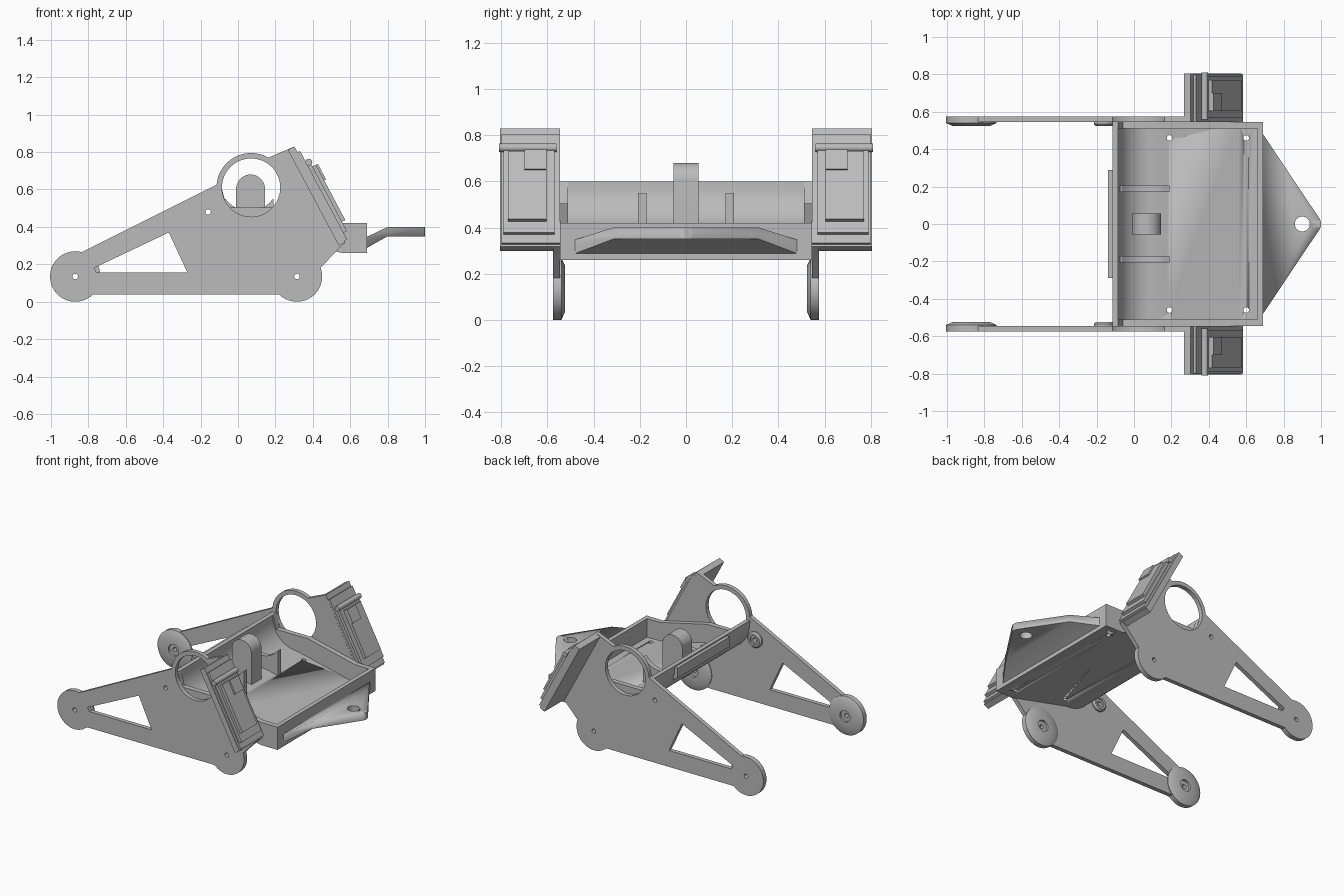
import bpy, bmesh, math
from mathutils import Matrix, Vector

cube = bpy.data.objects.get("Cube")
if cube:
    bpy.data.objects.remove(cube, do_unlink=True)

grey = bpy.data.materials.new("plain grey")
grey.use_nodes = True
grey.diffuse_color = (0.5, 0.5, 0.5, 1)
grey.node_tree.nodes["Principled BSDF"].inputs["Base Color"].default_value = (0.5, 0.5, 0.5, 1)

SIDE = Matrix.Rotation(math.pi / 2, 4, 'X')   # profile drawn in x and z, depth along y
PLAN = Matrix.Identity(4)                     # profile drawn in x and y, depth along z


def arc(cx, cz, r, a, b, n=24):
    return [(cx + r * math.cos(math.radians(a + (b - a) * i / n)),
             cz + r * math.sin(math.radians(a + (b - a) * i / n))) for i in range(n + 1)]


def circle(cx, cz, r, n=32):
    return arc(cx, cz, r, 0, 360, n)[:-1]


def finish(name, bm, mirror=False):
    bmesh.ops.remove_doubles(bm, verts=bm.verts, dist=1e-5)
    bmesh.ops.recalc_face_normals(bm, faces=bm.faces)
    me = bpy.data.meshes.new(name)
    bm.to_mesh(me)
    bm.free()
    me.materials.clear()
    me.materials.append(grey)
    ob = bpy.data.objects.new(name, me)
    bpy.context.collection.objects.link(ob)
    if mirror:
        ob.modifiers.new("mirror", 'MIRROR').use_axis = (False, True, False)
    for o in bpy.context.selected_objects:
        o.select_set(False)
    bpy.context.view_layer.objects.active = ob
    ob.select_set(True)
    bpy.ops.object.shade_smooth_by_angle(angle=math.radians(30))
    return ob


def prism(name, loops, lo, hi, frame=SIDE, mirror=False):
    """Extrude an outline, with further loops as holes, from lo to hi."""
    cu = bpy.data.curves.new(name, 'CURVE')
    cu.dimensions, cu.fill_mode = '2D', 'BOTH'
    cu.extrude = (hi - lo) / 2
    for loop in loops:
        sp = cu.splines.new('POLY')
        sp.points.add(len(loop) - 1)
        for p, (x, z) in zip(sp.points, loop):
            p.co = (x, z, 0, 1)
        sp.use_cyclic_u = True
    tmp = bpy.data.objects.new(name, cu)
    bpy.context.collection.objects.link(tmp)
    bpy.context.view_layer.update()
    me = bpy.data.meshes.new_from_object(tmp.evaluated_get(bpy.context.evaluated_depsgraph_get()))
    bpy.data.objects.remove(tmp, do_unlink=True)
    shift = Vector((0, (lo + hi) / 2, 0)) if frame == SIDE else Vector((0, 0, (lo + hi) / 2))
    bm = bmesh.new()
    bm.from_mesh(me)
    bm.transform(Matrix.Translation(shift) @ frame)
    return finish(name, bm, mirror)


def boolean(ob, cutter, operation):
    mod = ob.modifiers.new("cut", 'BOOLEAN')
    mod.object, mod.operation, mod.solver = cutter, operation, 'EXACT'
    bpy.context.view_layer.objects.active = ob
    bpy.ops.object.modifier_apply(modifier=mod.name)
    bpy.data.objects.remove(cutter, do_unlink=True)


def washer(name, x, z, profile):
    """Turn a (radius, y) profile around a cross pin."""
    bm = bmesh.new()
    vs = [bm.verts.new((x + r, y, z)) for r, y in profile]
    es = [bm.edges.new((vs[i], vs[i - 1])) for i in range(len(vs))]
    bmesh.ops.spin(bm, geom=vs + es, cent=(x, 0, z), axis=(0, 1, 0),
                   angle=math.tau, steps=40, use_merge=True)
    finish(name, bm, True)


# side plates with feet, ring and triangular window
rear, front, ring, boss = (-0.87, 0.135), (0.315, 0.135), (0.07, 0.61), (-0.16, 0.48)
outline = (arc(*rear, 0.135, 75, 315) + arc(*front, 0.135, 225, 380)
           + [(0.535, 0.28), (0.575, 0.317), (0.302, 0.83)] + arc(*ring, 0.185, 60, 175))
window = [(-0.77, 0.18), (-0.755, 0.155), (-0.27, 0.155), (-0.37, 0.37)]
pins = [circle(*p, 0.015, 16) for p in (rear, front, boss)]
prism("side_plate", [outline, window, circle(*ring, 0.156, 48)] + pins, 0.545, 0.575, mirror=True)

# chamfered pads on the inner face of the plates
for label, pos in (("rear_foot_pad", rear), ("front_foot_pad", front)):
    washer(label, *pos, [(0.015, 0.548), (0.015, 0.54), (0.04, 0.54), (0.04, 0.524),
                         (0.1, 0.524), (0.135, 0.54), (0.135, 0.548)])
washer("pivot_boss", *boss, [(0.015, 0.548), (0.015, 0.535), (0.03, 0.535), (0.03, 0.524),
                             (0.045, 0.524), (0.055, 0.535), (0.055, 0.548)])

# tilted tray with a rounded rear cradle
under = [(0.69, 0.26), (0.56, 0.26), (0.19, 0.345)] + arc(0.1, 0.58, 0.215, 270, 180, 14) + [(-0.115, 0.6)]
inner = ([(-0.085, 0.6)] + arc(0.1, 0.58, 0.185, 180, 270, 14)
         + [(0.19, 0.375), (0.56, 0.29), (0.66, 0.29), (0.66, 0.42), (0.69, 0.42)])
tray = prism("tray_floor", [under + inner], -0.54, 0.54)
holes = prism("hole_cutter", [circle(x, y, 0.015, 16) for x in (0.19, 0.6) for y in (-0.46, 0.46)],
              0.2, 0.5, PLAN)
boolean(tray, holes, 'DIFFERENCE')
rim = [(-0.085, 0.6), (-0.06, 0.505), (0.19, 0.505), (0.56, 0.42), (0.69, 0.42)]
prism("tray_side_wall", [under + rim], 0.51, 0.546, mirror=True)
prism("tray_back_strip", [[(-0.138, 0.52), (-0.1, 0.5), (-0.1, 0.59), (-0.138, 0.59)]], -0.29, 0.29)

# cradle ribs and centre post
rib = [(-0.075, 0.55)] + arc(0.06, 0.64, 0.155, 217, 323, 16) + [(0.19, 0.55), (0.19, 0.36), (0.02, 0.38), (-0.05, 0.45)]
prism("cradle_rib", [rib], 0.172, 0.207, mirror=True)
prism("centre_post", [arc(0.067, 0.603, 0.077, 0, 180) + [(-0.01, 0.39), (0.144, 0.37)]], -0.055, 0.055)

# cranked tongue with an eyelet
tongue = prism("tongue", [[(0.685, 0.285), (0.8, 0.35), (1.0, 0.35), (1.0, 0.4), (0.8, 0.4), (0.685, 0.345)]],
               -0.55, 0.55)
plan = [(0.68, -0.495)] + arc(0.945, 0, 0.055, -33, 33, 12) + [(0.68, 0.495)]
boolean(tongue, prism("plan_cutter", [plan, circle(0.9, 0, 0.04)], 0.2, 0.5, PLAN), 'INTERSECT')

# sloped outer brackets: u runs down the slope, w outward from it
def slope(u, w):
    return (0.302 + 0.47 * u + 0.883 * w, 0.83 - 0.883 * u + 0.47 * w)


def slab(name, u0, u1, w0, w1, y0, y1):
    prism(name, [[slope(u0, w0), slope(u1, w0), slope(u1, w1), slope(u0, w1)]], y0, y1, mirror=True)


slab("bracket_flange", 0, 0.58, -0.04, 0.0, 0.546, 0.805)
slab("bracket_panel", 0.035, 0.57, -0.005, 0.015, 0.546, 0.8)
slab("bracket_step", 0.1, 0.53, 0.01, 0.035, 0.57, 0.79)
slab("bracket_cover", 0.14, 0.475, 0.03, 0.055, 0.605, 0.77)
slab("bracket_catch", 0.14, 0.235, 0.05, 0.066, 0.605, 0.7)
prism("bracket_bar", [circle(*slope(0.11, 0.028), 0.018, 20)], 0.56, 0.81, mirror=True)
